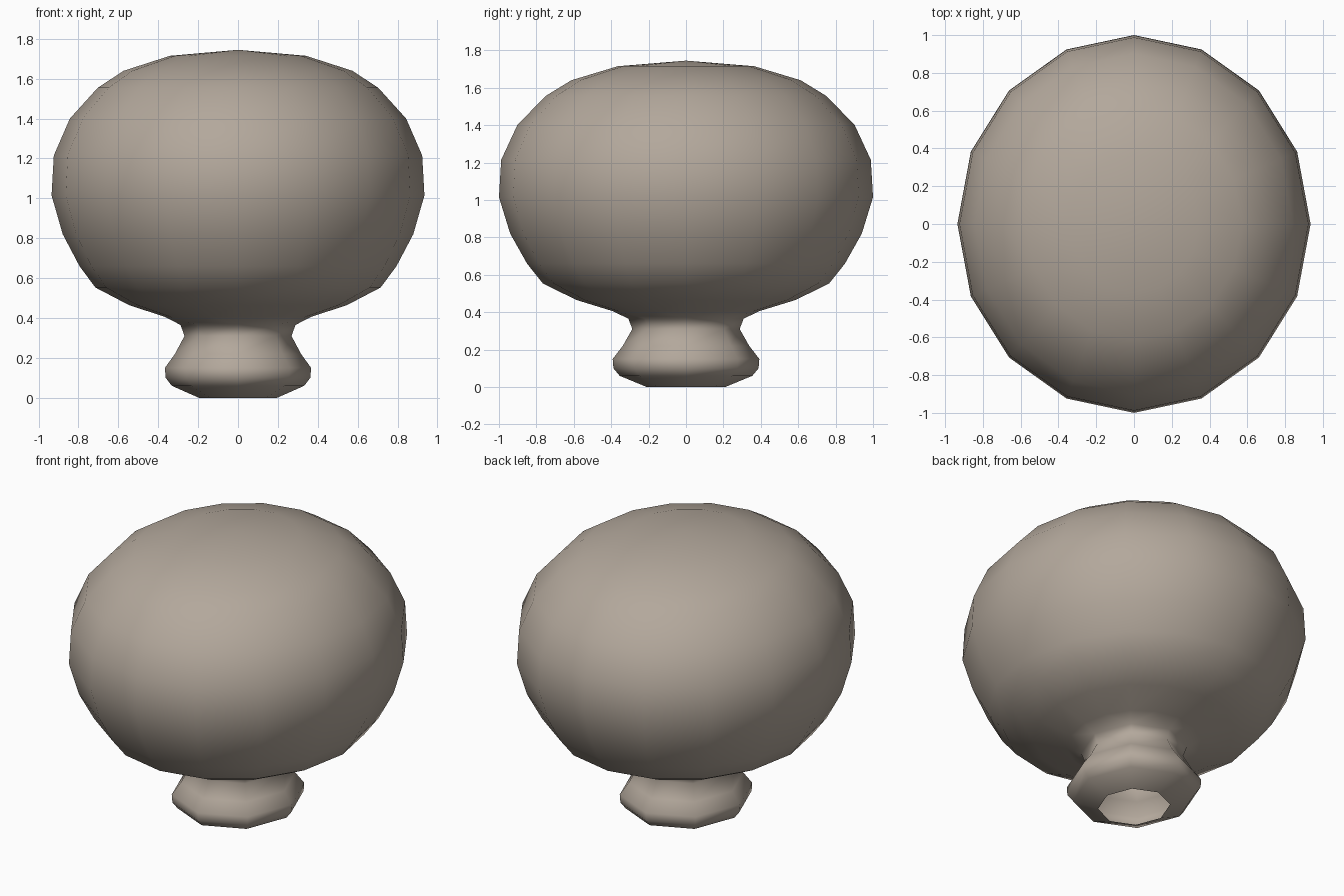
import bpy, bmesh, math

if "Cube" in bpy.data.objects:
    bpy.data.objects.remove(bpy.data.objects["Cube"])

SX = 0.935  # the knob is slightly narrower in x than in y

# (radius along y, z, number of sides)
RINGS = [
    # hollow foot and neck
    (0.21, 0.00, 8), (0.355, 0.06, 8), (0.388, 0.10, 8), (0.392, 0.15, 8),
    (0.338, 0.22, 8), (0.287, 0.31, 8), (0.308, 0.365, 8),
    # rounded head
    (0.39, 0.405, 16), (0.585, 0.465, 16), (0.765, 0.553, 16),
    (0.85, 0.66, 16), (0.94, 0.82, 16), (1.00, 1.015, 16),
    (0.988, 1.215, 16), (0.902, 1.40, 16), (0.752, 1.555, 16),
    (0.613, 1.64, 16), (0.365, 1.715, 16),
]

mat = bpy.data.materials.new("warm grey")
mat.diffuse_color = (0.45, 0.39, 0.33, 1)
mat.use_nodes = True
mat.node_tree.nodes["Principled BSDF"].inputs["Base Color"].default_value = mat.diffuse_color

bm = bmesh.new()


def ring(r, z, n):
    return [bm.verts.new((SX * r * math.cos(2 * math.pi * i / n),
                          r * math.sin(2 * math.pi * i / n), z))
            for i in range(n)]


def bridge(a, b):
    n, m = len(a), len(b)
    for i in range(n):
        j = (i + 1) % n
        if n == m:
            bm.faces.new((a[i], a[j], b[j], b[i]))
        else:  # 8 sides widen into 16
            b0, b1, b2 = b[2 * i], b[2 * i + 1], b[(2 * i + 2) % m]
            bm.faces.new((a[i], b1, b0))
            bm.faces.new((a[i], a[j], b1))
            bm.faces.new((a[j], b2, b1))


loops = [ring(*p) for p in RINGS]
for lo, hi in zip(loops, loops[1:]):
    bridge(lo, hi)

# crown of the head
tip = bm.verts.new((0, 0, 1.745))
top = loops[-1]
for i in range(len(top)):
    bm.faces.new((top[i], top[(i + 1) % len(top)], tip))

for f in bm.faces:
    f.smooth = True

mesh = bpy.data.meshes.new("knob")
bm.to_mesh(mesh)
bm.free()
mesh.materials.append(mat)
knob = bpy.data.objects.new("knob", mesh)
bpy.context.collection.objects.link(knob)
